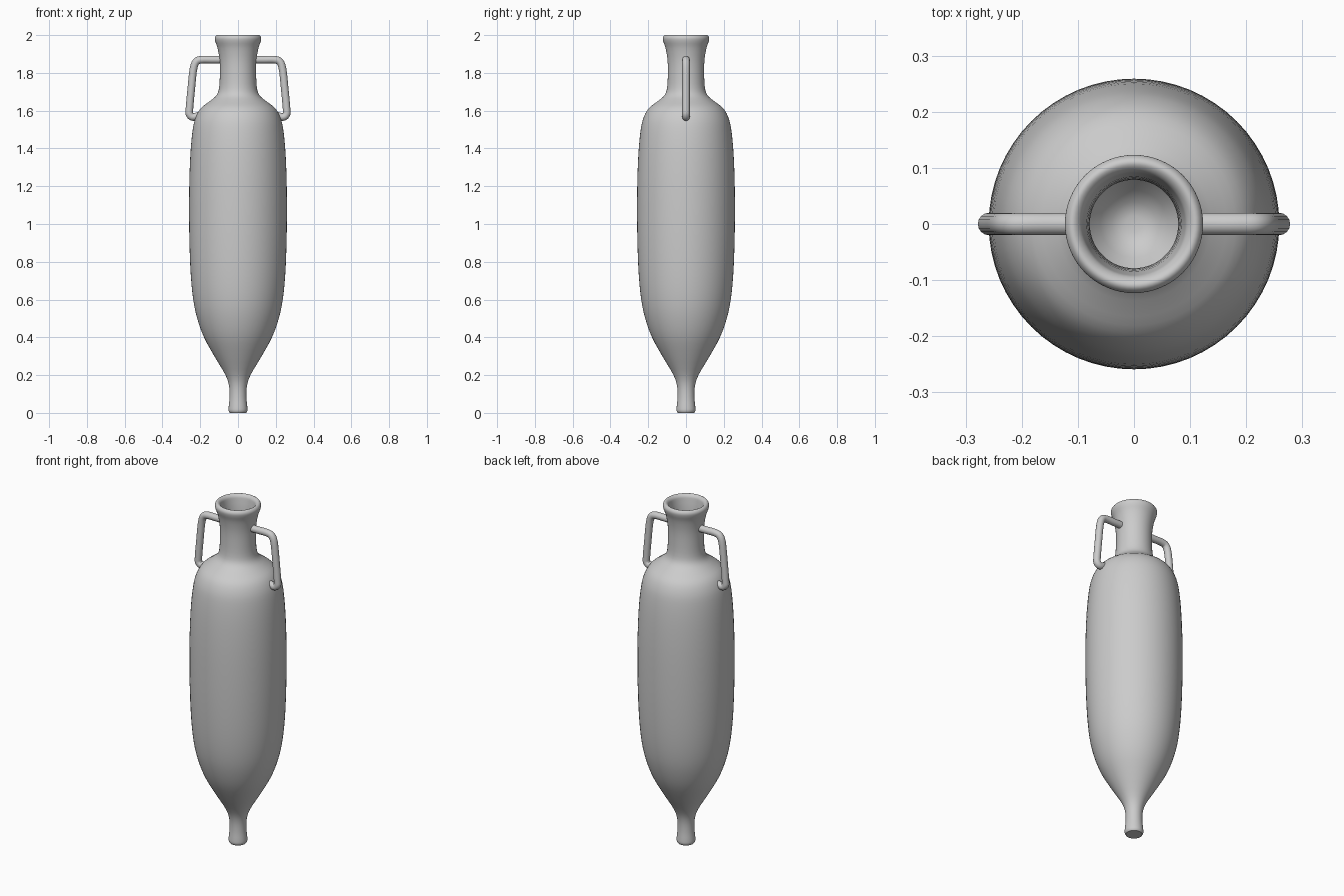
import bpy, bmesh, math
from mathutils import Vector

cube = bpy.data.objects.get("Cube")
if cube:
    bpy.data.objects.remove(cube, do_unlink=True)

clay = bpy.data.materials.new("grey clay")
clay.use_nodes = True
grey = (0.6, 0.6, 0.6, 1)
clay.diffuse_color = grey
clay.node_tree.nodes["Principled BSDF"].inputs["Base Color"].default_value = grey


def smooth_path(points, steps):
    """Catmull-Rom curve through the points."""
    pts = [Vector(p) for p in points]
    pts = [pts[0]] + pts + [pts[-1]]
    out = []
    for a, b, c, d in zip(pts, pts[1:], pts[2:], pts[3:]):
        for i in range(steps):
            t = i / steps
            out.append(0.5 * (2 * b + (c - a) * t + (2 * a - 5 * b + 4 * c - d) * t ** 2
                              + (3 * b - a - 3 * c + d) * t ** 3))
    return out + [pts[-1]]


def add_object(name, bm):
    bmesh.ops.recalc_face_normals(bm, faces=bm.faces)
    mesh = bpy.data.meshes.new(name)
    bm.to_mesh(mesh)
    bm.free()
    mesh.materials.append(clay)
    obj = bpy.data.objects.new(name, mesh)
    bpy.context.collection.objects.link(obj)
    bpy.ops.object.select_all(action='DESELECT')
    obj.select_set(True)
    bpy.context.view_layer.objects.active = obj
    bpy.ops.object.shade_smooth_by_angle(angle=math.radians(45))
    return obj


def bridge(bm, rings):
    for low, high in zip(rings, rings[1:]):
        n = len(low)
        for i in range(n):
            j = (i + 1) % n
            bm.faces.new((low[i], low[j], high[j], high[i]))


# Jar: outer wall, rounded rim and hollow inside as one turned profile (radius, height)
outer = [(0.044, 0), (0.05, 0.012), (0.049, 0.035), (0.045, 0.08), (0.047, 0.14), (0.066, 0.2),
         (0.125, 0.3), (0.18, 0.4), (0.216, 0.5), (0.237, 0.6), (0.25, 0.73), (0.257, 0.9),
         (0.259, 1.08), (0.257, 1.25), (0.25, 1.4), (0.238, 1.51), (0.222, 1.57), (0.195, 1.615),
         (0.15, 1.65), (0.115, 1.68), (0.1, 1.72), (0.096, 1.8), (0.098, 1.87),
         (0.108, 1.93), (0.12, 1.965), (0.123, 1.985), (0.116, 1.998), (0.106, 2)]
inner = [(0.095, 1.99), (0.09, 1.97), (0.082, 1.9), (0.08, 1.75), (0.1, 1.66), (0.18, 1.59),
         (0.225, 1.45), (0.238, 1.1), (0.225, 0.7), (0.16, 0.42), (0.06, 0.25), (0.015, 0.22)]
bm = bmesh.new()
sides = 64
rings = []
for r, z in smooth_path(outer + inner, 3):
    rings.append([bm.verts.new((r * math.cos(math.tau * i / sides),
                                r * math.sin(math.tau * i / sides), z)) for i in range(sides)])
bridge(bm, rings)
bm.faces.new(rings[0])
bm.faces.new(rings[-1])
add_object("jar_body", bm)

# Handles: round tube swept along a bent path in the x-z plane
path = smooth_path([(0.09, 1.87), (0.14, 1.87), (0.19, 1.87), (0.22, 1.86), (0.236, 1.82),
                    (0.247, 1.72), (0.257, 1.61), (0.256, 1.58), (0.238, 1.566), (0.205, 1.575)], 5)
for name, side in (("left_handle", 1), ("right_handle", -1)):
    bm = bmesh.new()
    rings = []
    for k, p in enumerate(path):
        along = (path[min(k + 1, len(path) - 1)] - path[max(k - 1, 0)]).normalized()
        ring = []
        for i in range(16):
            a = math.tau * i / 16
            off = 0.02 * math.cos(a)
            ring.append(bm.verts.new((side * (p.x - along.y * off), 0.02 * math.sin(a),
                                      p.y + along.x * off)))
        rings.append(ring)
    bridge(bm, rings)
    bm.faces.new(rings[0])
    bm.faces.new(rings[-1])
    add_object(name, bm)
